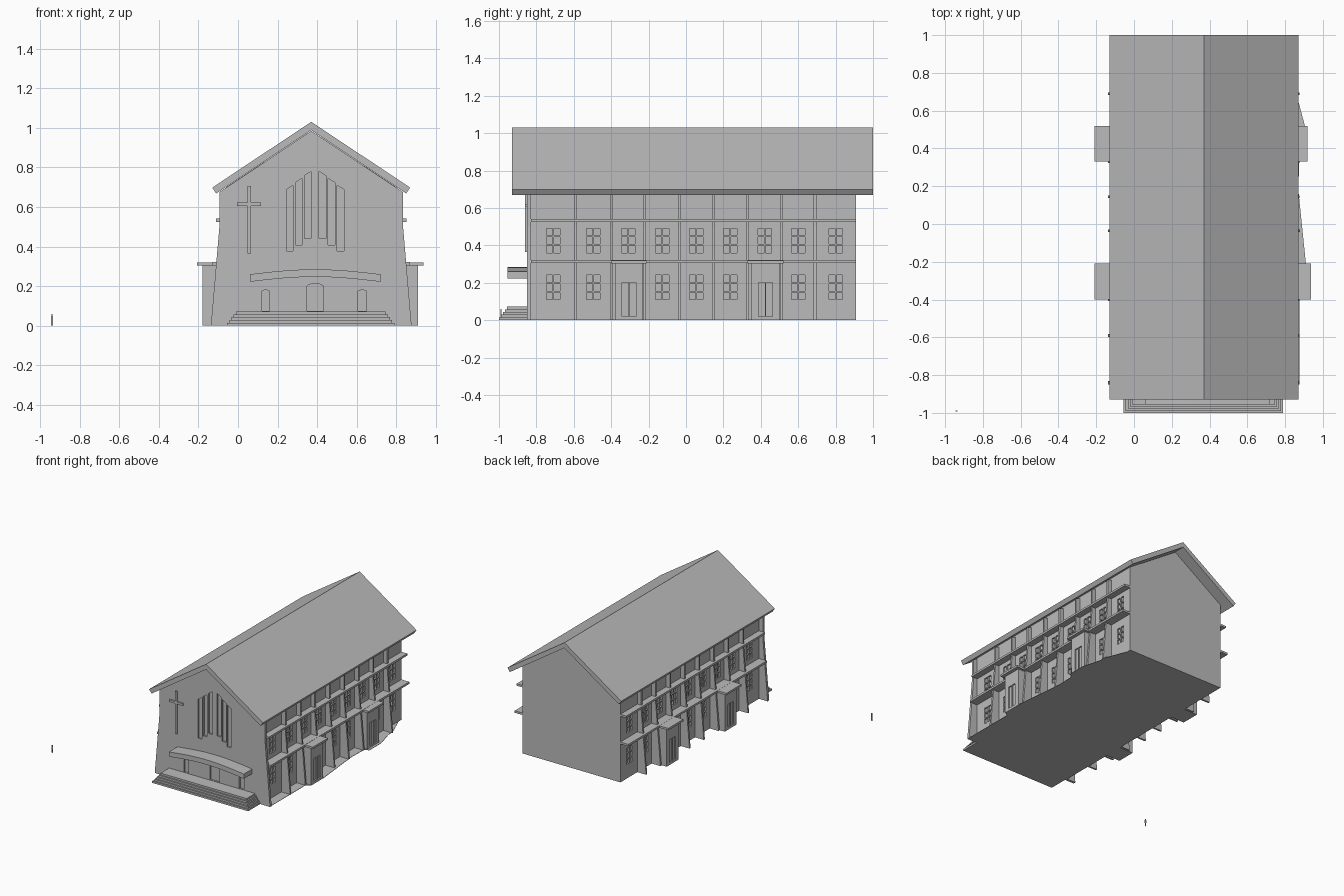
import bpy, bmesh, math
from mathutils import Vector

cube = bpy.data.objects.get("Cube")
if cube:
    bpy.data.objects.remove(cube, do_unlink=True)

GREY = (0.5, 0.5, 0.5, 1)
grey = bpy.data.materials.new("stone_grey")
grey.use_nodes = True
grey.diffuse_color = GREY
grey.node_tree.nodes["Principled BSDF"].inputs["Base Color"].default_value = GREY

MID = 0.37            # centre line of the building
FRONT, BACK = -0.85, 0.91
WALL = 0.43           # half width of the main walls
PIERS = [-0.59, -0.40, -0.22, -0.035, 0.145, 0.33, 0.51, 0.69]


def prism(bm, pts, axis, a, b):
    """Extrude a 2D outline along axis from a to b."""
    def place(p, t):
        return {"x": (t, p[0], p[1]), "y": (p[0], t, p[1]), "z": (p[0], p[1], t)}[axis]
    lo = [bm.verts.new(place(p, a)) for p in pts]
    hi = [bm.verts.new(place(p, b)) for p in pts]
    bm.faces.new(lo)
    bm.faces.new(hi[::-1])
    for i in range(len(pts)):
        j = (i + 1) % len(pts)
        bm.faces.new((lo[i], hi[i], hi[j], lo[j]))


def box(bm, x0, x1, y0, y1, z0, z1):
    prism(bm, [(x0, y0), (x1, y0), (x1, y1), (x0, y1)], "z", z0, z1)


def finish(bm, name):
    bmesh.ops.recalc_face_normals(bm, faces=bm.faces)
    mesh = bpy.data.meshes.new(name)
    bm.to_mesh(mesh)
    bm.free()
    mesh.materials.append(grey)
    obj = bpy.data.objects.new(name, mesh)
    bpy.context.collection.objects.link(obj)
    return obj


def carve(obj, bm):
    """Cut recesses into obj, then drop the cutter."""
    cutter = finish(bm, "cutter")
    cutter.hide_render = True
    mod = obj.modifiers.new("recesses", "BOOLEAN")
    mod.operation, mod.solver, mod.object = "DIFFERENCE", "EXACT", cutter
    bpy.context.view_layer.objects.active = obj
    bpy.ops.object.modifier_apply(modifier=mod.name)
    bpy.data.objects.remove(cutter, do_unlink=True)


def mirrored(half):
    """Close an outline given for the +x half, bottom to top."""
    return [(MID + x, z) for x, z in half] + [(MID - x, z) for x, z in half[::-1] if x > 0]


# Main hall
bm = bmesh.new()
prism(bm, mirrored([(WALL, 0), (WALL, 0.70), (0, 0.985)]), "y", FRONT + 0.02, BACK)
hall = finish(bm, "main_hall")

# Recessed panes, two floors in every bay on both sides
bm = bmesh.new()
bays = [FRONT + 0.02] + PIERS + [BACK]
for near, far in zip(bays, bays[1:]):
    mid = (near + far) / 2
    for side in (-1, 1):
        x = MID + side * WALL
        for base in (0.11, 0.36):
            for row in range(3):
                for col in (-1, 1):
                    y, z = mid + col * 0.02, base + row * 0.046
                    box(bm, x - 0.012, x + 0.012, y - 0.016, y + 0.016, z, z + 0.038)
carve(hall, bm)

# Front wall with flared feet
bm = bmesh.new()
prism(bm, mirrored([(0.507, 0), (0.464, 0.5), (0.464, 0.675), (0, 0.985)]), "y", FRONT, FRONT + 0.02)
facade = finish(bm, "front_wall")

# Slit windows stepping up to the middle, and arched doorways
bm = bmesh.new()
for side in (-1, 1):
    for i in range(3):
        x0 = MID + 0.02 + (side * (0.028 + i * 0.0455) if side > 0 else -0.0285 - i * 0.0455) - 0.018
        inner, outer = 0.01 + i * 0.0455, 0.045 + i * 0.0455
        shift = 0.019 if side > 0 else 0.0
        inner, outer = inner + shift, outer + shift
        low, top = 0.44 - i * 0.031, 0.78 - i * 0.035
        c = 0.38
        prism(bm, [(c + side * inner, low), (c + side * outer, low),
                   (c + side * outer, top - 0.022), (c + side * inner, top)],
              "y", FRONT - 0.02, FRONT + 0.013)
for x, half, top in ((0.14, 0.019, 0.18), (0.39, 0.042, 0.213), (0.628, 0.022, 0.18)):
    arch = [(x + half * math.cos(a), top - half * 0.4 + half * 0.4 * math.sin(a))
            for a in (math.pi * i / 8 for i in range(9))]
    prism(bm, [(x - half, 0.075), (x + half, 0.075)] + arch, "y", FRONT - 0.02, FRONT + 0.013)
carve(facade, bm)

# Pitched roof
bm = bmesh.new()
outer = [(-0.5, 0.698), (0, 1.03), (0.5, 0.698)]
inner = [(0.48, 0.668), (0, 0.988), (-0.48, 0.668)]
prism(bm, [(MID + x, z) for x, z in outer + inner], "y", -0.93, 1.0)
finish(bm, "roof")

# Tapered side buttresses
bm = bmesh.new()
for y in PIERS:
    for side in (-1, 1):
        profile = [(0.42, 0), (0.507, 0), (0.464, 0.5), (0.464, 0.675), (0.42, 0.69)]
        prism(bm, [(MID + side * x, z) for x, z in profile], "y", y - 0.007, y + 0.007)
finish(bm, "buttresses")

# Ledges along each floor
bm = bmesh.new()
for z, reach in ((0.305, 0.5), (0.525, 0.482)):
    for side in (-1, 1):
        x0, x1 = sorted((MID + side * 0.42, MID + side * reach))
        box(bm, x0, x1, FRONT + 0.02, BACK, z, z + 0.016)
finish(bm, "floor_ledges")

# Side porches with flat roofs and recessed doors
for name, side, y, reach in (("right_front", -1, -0.305, 0.55), ("right_back", -1, 0.425, 0.55),
                             ("left_front", 1, -0.305, 0.54), ("left_back", 1, 0.425, 0.52)):
    bm = bmesh.new()
    x0, x1 = sorted((MID + side * 0.42, MID + side * reach))
    box(bm, x0, x1, y - 0.075, y + 0.075, 0, 0.306)
    porch = finish(bm, name + "_porch")
    bm = bmesh.new()
    face = MID + side * reach
    for col in (-1, 1):
        box(bm, face - 0.01, face + 0.01, y + col * 0.02 - 0.017, y + col * 0.02 + 0.017, 0.02, 0.2)
    carve(porch, bm)
    bm = bmesh.new()
    x0, x1 = sorted((MID + side * 0.42, MID + side * (reach + 0.028)))
    box(bm, x0, x1, y - 0.095, y + 0.095, 0.304, 0.32)
    finish(bm, name + "_porch_roof")

# Thin ground slab along the left side
bm = bmesh.new()
slab = [(0.79, -0.84), (0.875, -0.84), (0.875, -0.4), (0.91, -0.38), (0.91, -0.21), (0.87, 0.18),
        (0.875, 0.34), (0.91, 0.35), (0.91, 0.5), (0.87, 0.65), (0.87, 0.7), (0.79, 0.9)]
prism(bm, slab, "z", 0, 0.003)
finish(bm, "ground_slab")

# Entrance steps
bm = bmesh.new()
for i in range(5):
    inset = i * 0.011
    box(bm, -0.055 + inset, 0.79 - inset, -1.0 + inset, FRONT + 0.005, i * 0.0145, (i + 1) * 0.0145)
finish(bm, "entrance_steps")

# Gently arched canopy over the entrance
bm = bmesh.new()
curve = [(-0.33 + 0.66 * i / 12, 0.025 * math.cos(math.pi / 2 * (i / 6 - 1))) for i in range(13)]
prism(bm, [(0.39 + x, 0.222 + z) for x, z in curve] +
      [(0.39 + x, 0.26 + z) for x, z in curve[::-1]], "y", -0.955, FRONT + 0.005)
finish(bm, "entrance_canopy")

# Wall cross
bm = bmesh.new()
box(bm, 0.048, 0.065, FRONT - 0.012, FRONT + 0.005, 0.365, 0.705)
box(bm, -0.005, 0.117, FRONT - 0.011, FRONT + 0.005, 0.605, 0.622)
finish(bm, "wall_cross")

# Small standing person beside the building
bm = bmesh.new()
px, py = -0.94, -0.99
for s in (-1, 1):
    box(bm, px + s * 0.003 - 0.002, px + s * 0.003 + 0.002, py - 0.002, py + 0.002, 0, 0.028)
box(bm, px - 0.006, px + 0.006, py - 0.003, py + 0.003, 0.027, 0.05)
box(bm, px - 0.003, px + 0.003, py - 0.003, py + 0.003, 0.05, 0.06)
finish(bm, "standing_person")
